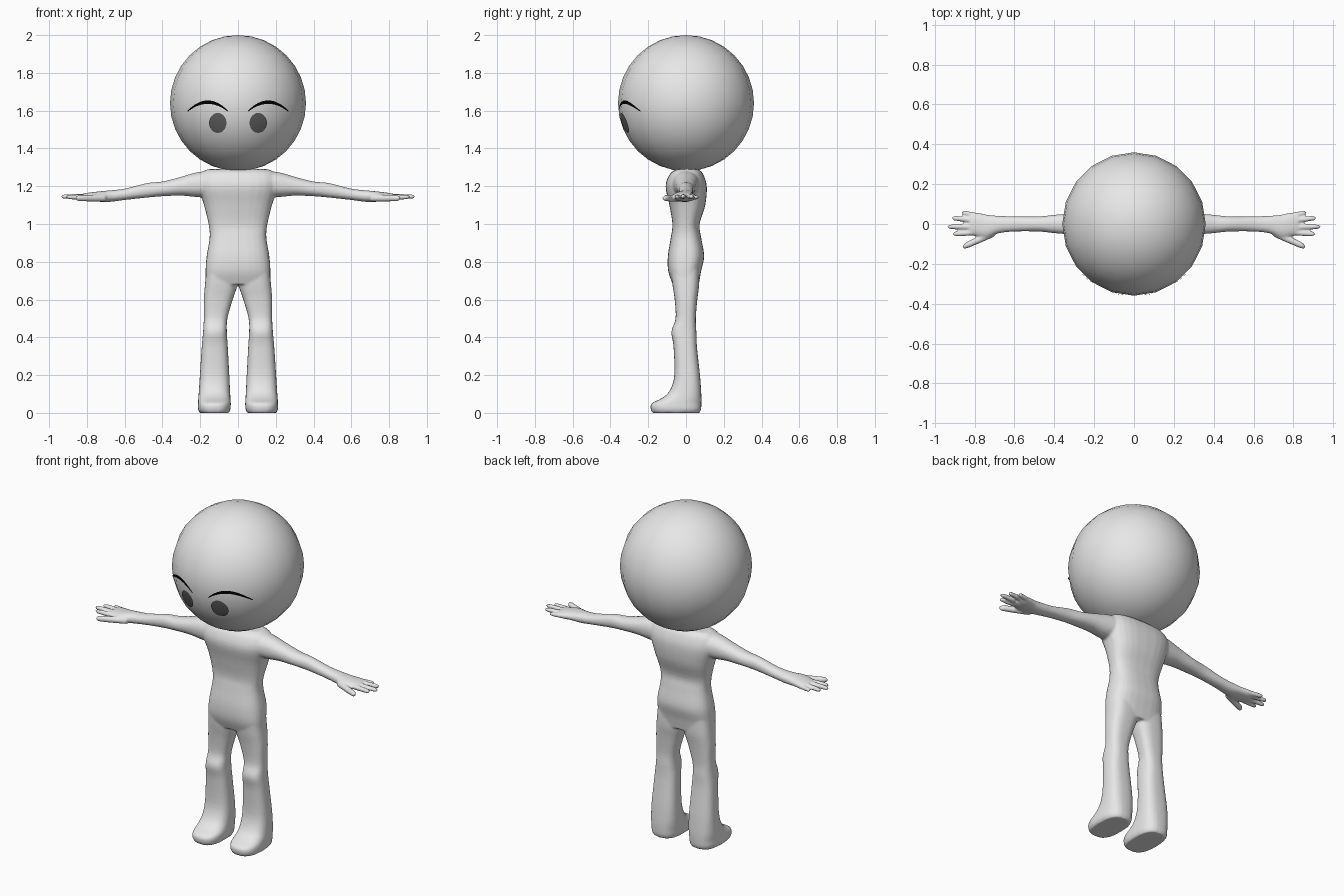
import bpy, bmesh, math
from mathutils import Vector

if "Cube" in bpy.data.objects:
    bpy.data.objects.remove(bpy.data.objects["Cube"])


def material(name, c):
    m = bpy.data.materials.new(name)
    m.diffuse_color = (c, c, c, 1)
    m.use_nodes = True
    m.node_tree.nodes["Principled BSDF"].inputs["Base Color"].default_value = m.diffuse_color
    return m


SKIN = material("pale grey", 0.8)
IRIS = material("dark grey", 0.12)
BLACK = material("black", 0.0)


def make_object(name, bm, mat):
    bmesh.ops.recalc_face_normals(bm, faces=bm.faces[:])
    for f in bm.faces:
        f.smooth = True
    me = bpy.data.meshes.new(name)
    bm.to_mesh(me)
    bm.free()
    me.materials.append(mat)
    ob = bpy.data.objects.new(name, me)
    bpy.context.collection.objects.link(ob)
    return ob


def spline(rows, steps=4):
    """Smoothly interpolate rows of section values."""
    out = []
    for i in range(len(rows) - 1):
        p0, p1 = rows[max(i - 1, 0)], rows[i]
        p2, p3 = rows[i + 1], rows[min(i + 2, len(rows) - 1)]
        for k in range(steps):
            t = k / steps
            out.append([0.5 * (2 * b + (c - a) * t + (2 * a - 5 * b + 4 * c - d) * t * t
                               + (3 * b - a - 3 * c + d) * t ** 3)
                        for a, b, c, d in zip(p0, p1, p2, p3)])
    out.append(list(rows[-1]))
    return out


def loft(bm, rows, axis, side=1, power=2.0, n=28):
    """Closed tube. Row: position along axis, then min/max of the two other axes."""
    rings = []
    for p, u0, u1, v0, v1 in spline(rows):
        ring = []
        for k in range(n):
            a = 2 * math.pi * k / n
            c, s = math.cos(a), math.sin(a)
            u = (u0 + u1) / 2 + (u1 - u0) / 2 * math.copysign(abs(c) ** (2 / power), c)
            v = (v0 + v1) / 2 + (v1 - v0) / 2 * math.copysign(abs(s) ** (2 / power), s)
            co = (u, v, p) if axis == "z" else (p, u, v)
            ring.append(bm.verts.new((co[0] * side, co[1], co[2])))
        rings.append(ring)
    for r, q in zip(rings, rings[1:]):
        for k in range(n):
            bm.faces.new((r[k], r[(k + 1) % n], q[(k + 1) % n], q[k]))
    bm.faces.new(rings[0])
    bm.faces.new(rings[-1])


# Torso: z, x range, y range
TORSO = [(0.68, -.17, .17, -.07, .068), (0.75, -.172, .172, -.094, .08),
         (0.83, -.166, .166, -.096, .096), (0.93, -.15, .15, -.08, .08),
         (1.0, -.156, .156, -.072, .072), (1.1, -.18, .18, -.088, .102),
         (1.2, -.21, .21, -.108, .11), (1.265, -.20, .20, -.085, .09),
         (1.29, -.16, .16, -.05, .065)]
# Leg with foot: z, x range, y range
LEG = [(0, .048, .202, -.178, .072), (.02, .04, .212, -.187, .08),
       (.05, .038, .212, -.182, .082), (.08, .04, .21, -.125, .082),
       (.12, .042, .207, -.085, .08), (.2, .046, .202, -.062, .074),
       (.35, .054, .192, -.066, .058), (.43, .059, .185, -.077, .055),
       (.5, .056, .181, -.055, .052), (.6, .028, .181, -.06, .06),
       (.68, .002, .175, -.072, .07), (.76, .0, .168, -.08, .07)]
# Arm with palm: x, y range, z range
ARM = [(.12, -.08, .08, 1.14, 1.285), (.22, -.065, .065, 1.143, 1.273),
       (.3, -.055, .055, 1.15, 1.25), (.4, -.046, .046, 1.147, 1.225),
       (.48, -.038, .038, 1.14, 1.217), (.6, -.038, .038, 1.127, 1.187),
       (.68, -.047, .041, 1.117, 1.178), (.74, -.07, .047, 1.118, 1.172),
       (.79, -.062, .056, 1.12, 1.166), (.825, -.05, .05, 1.128, 1.16)]
# Fingers: base x, base y, tip x, tip y, radius, z
FINGERS = [(.77, .04, .865, .058, .013, 1.142), (.78, .016, .915, .03, .014, 1.145),
           (.78, -.014, .937, -.014, .014, 1.145), (.77, -.042, .91, -.05, .014, 1.143),
           (.70, -.045, .86, -.115, .019, 1.137)]

body = bmesh.new()
loft(body, TORSO, "z", power=2.7)
for side in (1, -1):
    loft(body, LEG, "z", side, 2.7)
    loft(body, ARM, "x", side, 2.2)
    for bx, by, tx, ty, r, z in FINGERS:
        rows = []
        for t, k in ((0, 1), (.5, 1), (.85, .9), (.95, .7), (1, .3)):
            x, y = bx + (tx - bx) * t, by + (ty - by) * t
            rows.append((x, y - r * k, y + r * k, z - r * k, z + r * k))
        loft(body, rows, "x", side, n=12)
body = make_object("body", body, SKIN)

# Fuse limbs and torso into one soft skin
mod = body.modifiers.new("fuse", "REMESH")
mod.mode = "VOXEL"
mod.voxel_size = 0.0065
mod.use_smooth_shade = True
mod = body.modifiers.new("soften", "SMOOTH")
mod.factor = 0.5
mod.iterations = 5

# Head
HEAD_Z, HEAD_R = 1.64, 0.36
head = bmesh.new()
bmesh.ops.create_uvsphere(head, u_segments=20, v_segments=16, radius=HEAD_R)
bmesh.ops.translate(head, verts=head.verts[:], vec=(0, 0, HEAD_Z))
make_object("head", head, SKIN)


def patch(name, rows, mat, closed):
    """Thin painted patch laid on the front of the head from rows of (x, z)."""
    bm = bmesh.new()
    R = HEAD_R + 0.002
    grid = [[bm.verts.new((x, -math.sqrt(R * R - x * x - (z - HEAD_Z) ** 2), z))
             for x, z in row] for row in rows]
    n = len(grid[0])
    for a, b in zip(grid, grid[1:]):
        for k in range(n if closed else n - 1):
            bm.faces.new((a[k], a[(k + 1) % n], b[(k + 1) % n], b[k]))
    if closed:
        bm.faces.new(grid[0])
    bm.normal_update()
    flip = [f for f in bm.faces if f.normal.y > 0]
    bmesh.ops.reverse_faces(bm, faces=flip)
    for f in bm.faces:
        f.smooth = True
    me = bpy.data.meshes.new(name)
    bm.to_mesh(me)
    bm.free()
    me.materials.append(mat)
    bpy.context.collection.objects.link(bpy.data.objects.new(name, me))


for side, label in ((-1, "right"), (1, "left")):
    # Eye
    rows = [[(side * .107 + .046 * k * math.cos(a * math.pi / 12),
              1.535 + .053 * k * math.sin(a * math.pi / 12)) for a in range(24)]
            for k in (.25, .5, .75, 1)]
    patch("eye_" + label, rows, IRIS, True)
    # Brow: tapered arch
    ts = [i / 10 - 1 for i in range(21)]
    rows = [[(side * (.16 + .107 * t), 1.645 - .048 * t * t + e * (.003 + .006 * (1 - t * t)))
             for t in ts] for e in (-1, 1)]
    patch("brow_" + label, rows, BLACK, False)
